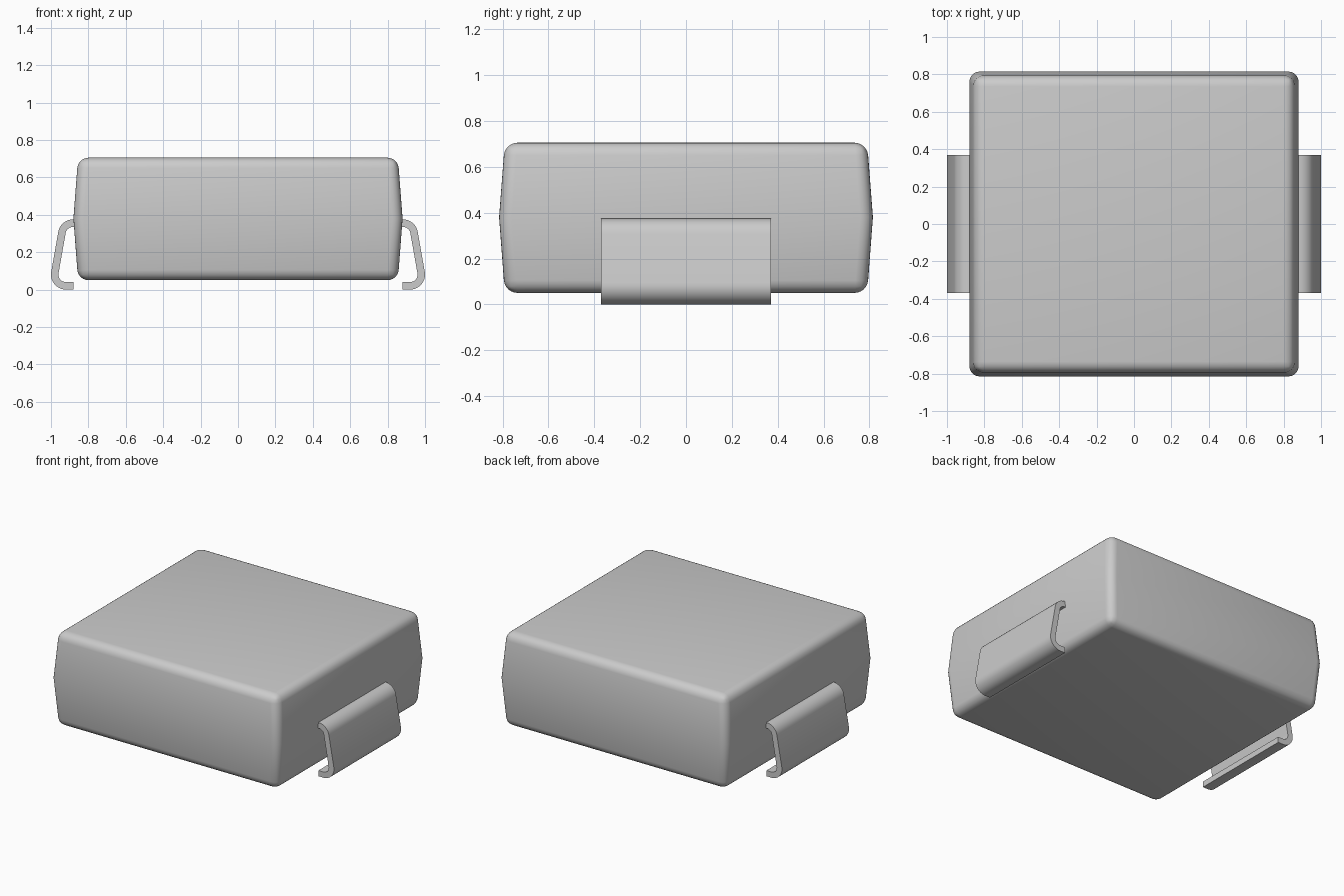
import bpy
import bmesh
from math import cos, sin, radians

cube = bpy.data.objects.get("Cube")
if cube:
    bpy.data.objects.remove(cube, do_unlink=True)

grey = bpy.data.materials.new("neutral_grey")
grey.use_nodes = True
colour = (0.6, 0.6, 0.6, 1)
grey.diffuse_color = colour
grey.node_tree.nodes["Principled BSDF"].inputs["Base Color"].default_value = colour


def add_object(name, bm):
    bmesh.ops.recalc_face_normals(bm, faces=bm.faces)
    mesh = bpy.data.meshes.new(name)
    bm.to_mesh(mesh)
    bm.free()
    mesh.materials.append(grey)
    obj = bpy.data.objects.new(name, mesh)
    bpy.context.collection.objects.link(obj)
    bpy.ops.object.select_all(action="DESELECT")
    obj.select_set(True)
    bpy.context.view_layer.objects.active = obj
    bpy.ops.object.shade_smooth_by_angle(angle=radians(35))
    return obj


# Moulded body: three rectangular rings, widest at the waist
def make_body():
    waist = 0.38
    bm = bmesh.new()
    rings = []
    for x, y, z in ((0.855, 0.79, 0.05), (0.88, 0.815, waist), (0.855, 0.79, 0.705)):
        rings.append([bm.verts.new((x * sx, y * sy, z))
                      for sx, sy in ((-1, -1), (1, -1), (1, 1), (-1, 1))])
    for low, high in zip(rings, rings[1:]):
        for i in range(4):
            j = (i + 1) % 4
            bm.faces.new((low[i], low[j], high[j], high[i]))
    bm.faces.new(rings[0][::-1])
    bm.faces.new(rings[2])
    # Round every edge except the parting line
    edges = [e for e in bm.edges
             if any(abs(v.co.z - waist) > 0.01 for v in e.verts)]
    bmesh.ops.bevel(bm, geom=edges, offset=0.055, segments=6, profile=0.5,
                    affect="EDGES", clamp_overlap=True)
    add_object("body", bm)


# Bent terminal strip: offset profile swept across y
def lead_side(radius):
    top, foot = (0.882, 0.295), (0.92, 0.08)
    lean, steps = 10, 10
    points = [(0.85, top[1] + radius)]
    for (cx, cz), start, end in ((top, 90, lean), (foot, lean, -90)):
        for i in range(steps + 1):
            a = radians(start + (end - start) * i / steps)
            points.append((cx + radius * cos(a), cz + radius * sin(a)))
    points.append((0.88, foot[1] - radius))
    return points


def make_lead(name, side):
    half_width = 0.37
    outer, inner = lead_side(0.08), lead_side(0.04)
    bm = bmesh.new()
    rows = [[bm.verts.new((side * x, y, z)) for x, z in path]
            for y in (-half_width, half_width) for path in (outer, inner)]
    front_out, front_in, back_out, back_in = rows
    for a, b in ((front_out, back_out), (front_in, back_in),
                 (front_out, front_in), (back_out, back_in)):
        for i in range(len(a) - 1):
            bm.faces.new((a[i], a[i + 1], b[i + 1], b[i]))
    for i in (0, -1):
        bm.faces.new((front_out[i], front_in[i], back_in[i], back_out[i]))
    add_object(name, bm)


make_body()
make_lead("left_lead", 1)
make_lead("right_lead", -1)
